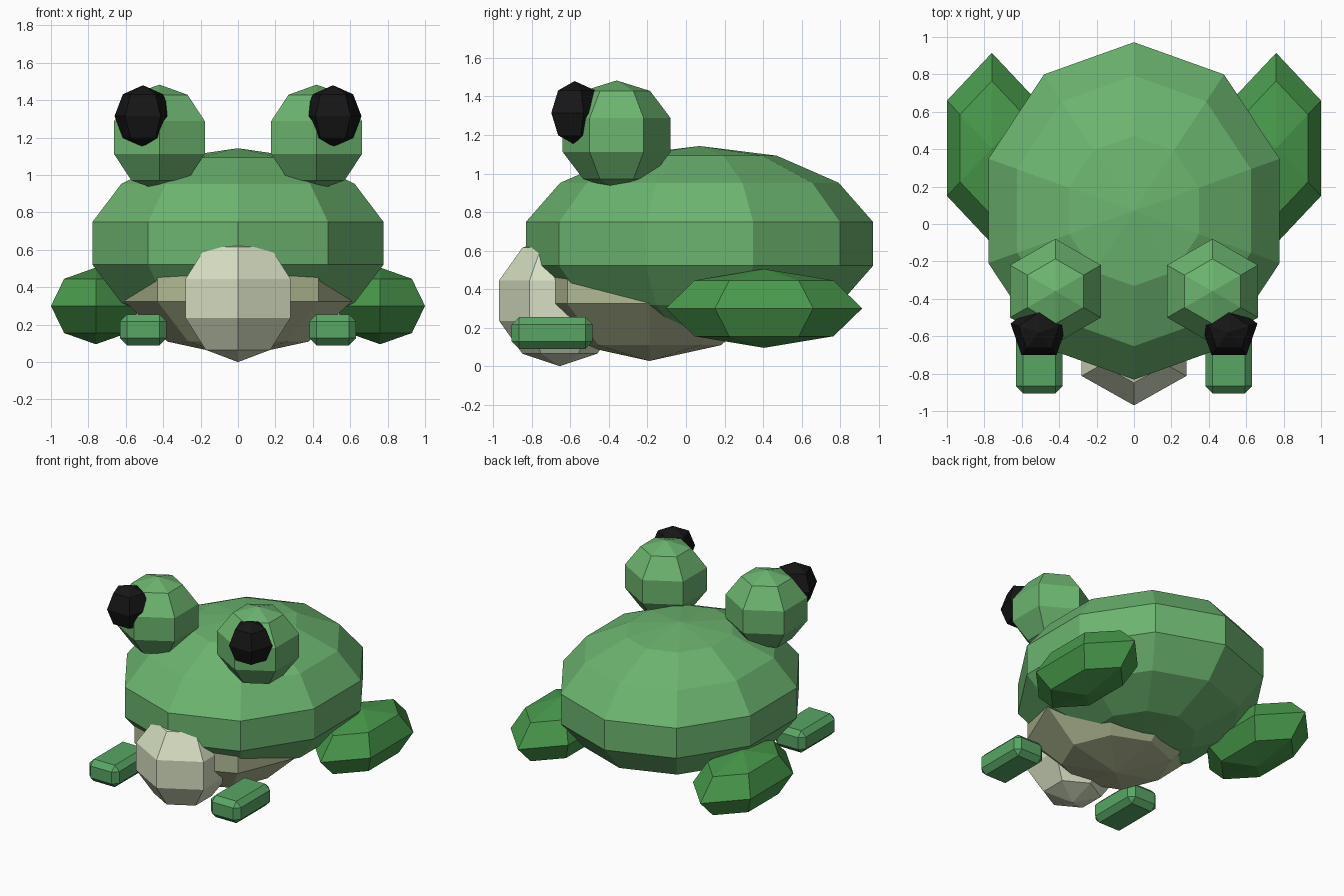
import bpy, bmesh
from mathutils import Matrix, Vector

if "Cube" in bpy.data.objects:
    bpy.data.objects.remove(bpy.data.objects["Cube"])


def material(name, rgb):
    m = bpy.data.materials.new(name)
    m.diffuse_color = (*rgb, 1)
    m.use_nodes = True
    m.node_tree.nodes["Principled BSDF"].inputs["Base Color"].default_value = m.diffuse_color
    return m


SKIN = material("skin_green", (0.15, 0.46, 0.16))
LEG = material("leg_green", (0.065, 0.32, 0.07))
FOOT = material("foot_green", (0.10, 0.38, 0.13))
CREAM = material("cream", (0.68, 0.74, 0.54))
TAN = material("tan", (0.45, 0.50, 0.30))
BLACK = material("black", (0.008, 0.008, 0.008))


def finish(name, bm, mat):
    me = bpy.data.meshes.new(name)
    bmesh.ops.recalc_face_normals(bm, faces=bm.faces)
    bm.to_mesh(me)
    bm.free()
    me.materials.append(mat)
    ob = bpy.data.objects.new(name, me)
    bpy.context.collection.objects.link(ob)
    return ob


def place(center, size):
    return Matrix.Translation(Vector(center)) @ Matrix.Diagonal((*size, 1))


def ball(name, center, radii, segs, rings, mat):
    """Low-poly ellipsoid with a column of vertices facing +y."""
    bm = bmesh.new()
    bmesh.ops.create_uvsphere(bm, u_segments=segs, v_segments=rings, radius=1,
                              matrix=place(center, radii))
    return finish(name, bm, mat)


def block(name, center, size, bevel, mat):
    """Box with chamfered edges."""
    bm = bmesh.new()
    bmesh.ops.create_cube(bm, size=1, matrix=place(center, size))
    bmesh.ops.bevel(bm, geom=bm.edges[:], offset=bevel, segments=1,
                    profile=0.5, affect='EDGES')
    return finish(name, bm, mat)


# Body, belly and throat
ball("body", (0, 0.07, 0.635), (0.84, 0.925, 0.508), 10, 7, SKIN)
ball("belly", (0, -0.19, 0.457), (0.64, 0.634, 0.43), 8, 5, TAN)
ball("throat", (0, -0.655, 0.34), (0.34, 0.331, 0.34), 6, 5, CREAM)

# Paired parts
for side, s in (("left", -1), ("right", 1)):
    ball(f"eye_{side}", (s * 0.42, -0.36, 1.2), (0.295, 0.295, 0.283), 6, 5, SKIN)
    ball(f"pupil_{side}", (s * 0.508, -0.578, 1.315), (0.16, 0.15, 0.165), 5, 4, BLACK)
    ball(f"hind_leg_{side}", (s * 0.76, 0.405, 0.3), (0.277, 0.51, 0.205), 6, 4, LEG)
    block(f"front_foot_{side}", (s * 0.507, -0.695, 0.172), (0.25, 0.42, 0.165), 0.038, FOOT)
